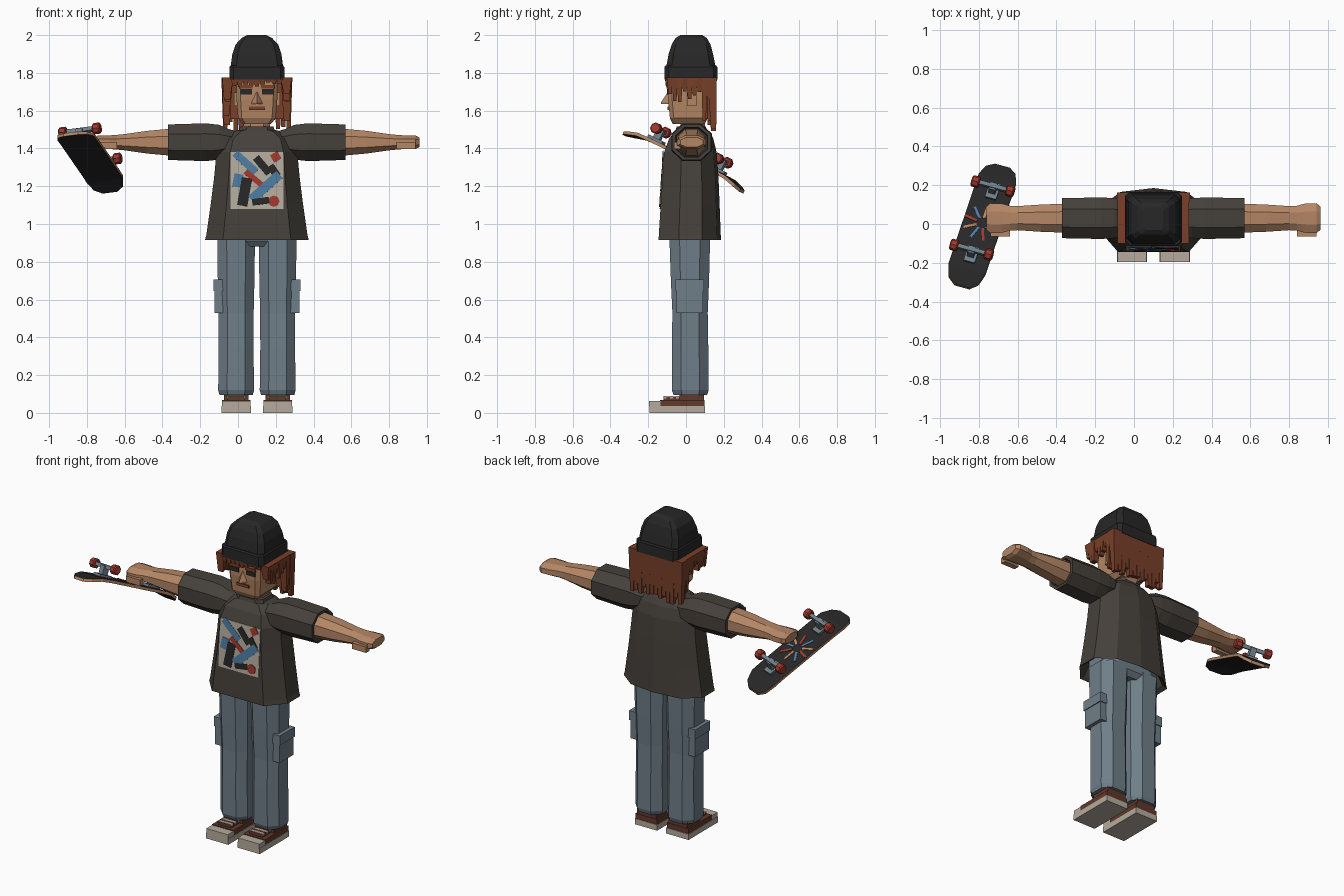
import bpy, bmesh, random
from math import cos, sin, pi, radians
from mathutils import Matrix, Vector

if "Cube" in bpy.data.objects:
    bpy.data.objects.remove(bpy.data.objects["Cube"])
random.seed(4)


def material(name, r, g, b):
    m = bpy.data.materials.new(name)
    m.use_nodes = True
    m.diffuse_color = (r, g, b, 1)
    shader = next(n for n in m.node_tree.nodes if n.type == "BSDF_PRINCIPLED")
    shader.inputs["Base Color"].default_value = (r, g, b, 1)
    return m


SKIN = material("tan skin", .46, .24, .13)
HAIR = material("red brown hair", .19, .05, .022)
BLACK = material("soft black", .02, .02, .02)
SHIRT = material("charcoal shirt", .06, .052, .044)
DENIM = material("faded denim", .16, .21, .25)
CREAM = material("cream", .46, .41, .34)
RED = material("brick red", .36, .04, .027)
BLUE = material("bright blue", .075, .2, .36)
SHOE = material("dark brown", .12, .04, .025)

MID = .1          # body centre line in x
SIDES = (("right", -1), ("left", 1))


def loft(name, mat, rings, matrix=None):
    """Skin a list of equal point rings and cap both ends."""
    bm = bmesh.new()
    rows = [[bm.verts.new(p) for p in ring] for ring in rings]
    n = len(rows[0])
    for a, b in zip(rows, rows[1:]):
        for i in range(n):
            j = (i + 1) % n
            bm.faces.new((a[i], a[j], b[j], b[i]))
    bm.faces.new(rows[0])
    bm.faces.new(rows[-1])
    bmesh.ops.recalc_face_normals(bm, faces=bm.faces)
    mesh = bpy.data.meshes.new(name)
    bm.to_mesh(mesh)
    bm.free()
    mesh.materials.append(mat)
    obj = bpy.data.objects.new(name, mesh)
    bpy.context.collection.objects.link(obj)
    if matrix:
        obj.matrix_world = matrix
    return obj


def chamfered(c):
    return [(1, c), (c, 1), (-c, 1), (-1, c), (-1, -c), (-c, -1), (c, -1), (1, -c)]


def tower(name, mat, rows, section, x=MID):
    """Upright loft; each row is height, half width, front, back."""
    return loft(name, mat, [[(x + w * u, (f + b) / 2 + (b - f) / 2 * v, z)
                             for u, v in section] for z, w, f, b in rows])


def limb(name, mat, rows, side, y=.03, z=1.433):
    """Sideways loft; each row is distance from centre, half depth, half height."""
    return loft(name, mat, [[(MID + side * d, y + hy * u, z + hz * v)
                             for u, v in chamfered(.45)] for d, hy, hz in rows])


def box(name, mat, centre, size, matrix=None, tip=1, lean=(0, 0)):
    """Box whose lower end may be narrowed by tip and shifted by lean."""
    c, h = Vector(centre), Vector(size) / 2
    square = ((1, 1), (-1, 1), (-1, -1), (1, -1))
    top = [c + Vector((u * h.x, v * h.y, h.z)) for u, v in square]
    low = [c + Vector((u * h.x * tip + lean[0], v * h.y * tip + lean[1], -h.z))
           for u, v in square]
    return loft(name, mat, [top, low], matrix)


# Shirt body, hollow at the hem
shirt_section = [(1, .4), (.62, .88), (0, 1), (-.62, .88), (-1, .4),
                 (-1, -.35), (-.66, -1), (.66, -1), (1, -.35)]
tower("shirt_body", SHIRT, [
    (1, .22, -.11, .15), (.93, .25, -.13, .165), (.915, .275, -.145, .185),
    (.94, .268, -.144, .184), (1.1, .245, -.134, .178), (1.25, .226, -.124, .172),
    (1.38, .214, -.116, .162), (1.45, .19, -.09, .145), (1.49, .13, -.06, .125),
    (1.5, .085, -.05, .11)], shirt_section)
tower("shirt_collar", SHIRT, [(1.48, .1, -.06, .115), (1.515, .088, -.05, .105)], chamfered(.6))

# Sleeves, forearms and hands
for label, s in SIDES:
    limb(label + "_sleeve", SHIRT, [
        (.1, .08, .055), (.15, .095, .07), (.2, .103, .092), (.27, .107, .1),
        (.47, .103, .094), (.47, .085, .078), (.42, .08, .073)], s)
    limb(label + "_forearm", SKIN, [
        (.4, .07, .066), (.47, .074, .07), (.58, .07, .06), (.7, .062, .043),
        (.74, .064, .039), (.78, .075, .036), (.84, .077, .036), (.86, .06, .026)], s)
    box(label + "_thumb", SKIN, (MID + s * .79, -.046, 1.415), (.1, .035, .038))

# Printed panel on the chest
panel = Matrix.Translation((MID, -.1255, 1.23)) @ Matrix.Rotation(-.065, 4, "X")
box("print_panel", CREAM, (0, -.001, 0), (.28, .006, .3), panel)
strips = [(BLUE, -.06, .095, .15, .04, -42), (BLACK, .03, .08, .11, .04, -50),
          (BLACK, .09, .05, .07, .04, -55), (RED, -.015, .01, .12, .03, -40),
          (BLUE, -.1, 0, .05, .07, -10), (BLACK, -.065, -.06, .15, .055, 80),
          (BLUE, .045, -.035, .2, .05, 42), (BLACK, .02, -.11, .09, .035, 8),
          (RED, .1, .125, .045, .045, 30)]
for i, (mat, x, z, length, width, turn) in enumerate(strips):
    spot = panel @ Matrix.Translation((x, -.0045 - i * .0003, z)) @ Matrix.Rotation(-radians(turn), 4, "Y")
    box("print_strip", mat, (0, 0, 0), (length, .003, width), spot)
loft("print_disc", RED, [[(.09 + .03 * cos(k * pi / 4), y, -.11 + .03 * sin(k * pi / 4))
                          for k in range(8)] for y in (-.008, -.003)], panel)

# Trousers with side pockets
tower("trouser_hips", DENIM, [(.88, .17, -.06, .1), (.91, .2, -.085, .125), (1, .2, -.085, .125)], chamfered(.6))
for label, s in SIDES:
    x = MID + s * .11
    tower(label + "_trouser_leg", DENIM, [
        (.095, .088, -.065, .112), (.12, .095, -.075, .12), (.35, .092, -.075, .118),
        (.53, .093, -.072, .115), (.7, .097, -.08, .122), (.93, .1, -.088, .128)],
        chamfered(.5), x)
    box(label + "_pocket", DENIM, (MID + s * .198, .02, .61), (.055, .14, .16))
    box(label + "_pocket_flap", DENIM, (MID + s * .2, .02, .675), (.062, .15, .06))

    # Shoes
    box(label + "_shoe_sole", CREAM, (x, -.047, .018), (.156, .295, .036))
    box(label + "_toe_cap", CREAM, (x, -.165, .048), (.15, .06, .03))
    box(label + "_shoe_upper", SHOE, (x, -.02, .051), (.15, .235, .034))
    box(label + "_shoe_ankle", SHOE, (x, .03, .088), (.13, .13, .05))
    box(label + "_shoe_tongue", SHOE, (x, -.07, .075), (.09, .1, .025))
    for k in range(3):
        box(label + "_lace", CREAM, (x, -.11 + k * .033, .083), (.1, .016, .012))

# Neck, head and face
tower("neck", SKIN, [(1.47, .07, -.03, .1), (1.56, .07, -.03, .1)], chamfered(.5))
tower("head", SKIN, [(1.53, .075, -.07, .1), (1.56, .1, -.085, .115),
                     (1.66, .108, -.095, .12), (1.78, .11, -.095, .12)], chamfered(.8))
loft("nose", SKIN, [[(MID - w, -.09, z), (MID + w, -.09, z), (MID, -.09 - d, z)]
                    for z, w, d in ((1.635, .032, .042), (1.645, .03, .042), (1.7, .006, .006))])
box("mouth", HAIR, (MID, -.094, 1.612), (.085, .008, .018))
for label, s in SIDES:
    x = MID + s * .057
    box(label + "_eye", BLACK, (x, -.096, 1.7), (.062, .008, .028))
    box(label + "_brow", HAIR, (x, -.097, 1.726), (.07, .01, .018))
    box(label + "_ear", SKIN, (MID + s * .112, .03, 1.66), (.02, .05, .07))


# Hair strands: short fringe, stepped sides, long back
def strand(x, y, w, d, low, lean=(0, 0)):
    top = 1.775
    box("hair_strand", HAIR, (x, y, (top + low) / 2), (w, d, top - low), tip=.55, lean=lean)


for k in range(9):
    strand(MID - .12 + k * .03, -.1, .036, .024, 1.735 + random.uniform(-.01, .015))
for label, s in SIDES:
    for k in range(9):
        y = -.085 + k * .026
        low = random.uniform(1.64, 1.71) if k < 7 else random.uniform(1.52, 1.58)
        strand(MID + s * .155, y, .058, .032, low, (s * random.uniform(-.005, .01), 0))
for k in range(13):
    strand(MID - .168 + k * .028, .138, .04, .05, random.uniform(1.49, 1.55), (0, .008))
box("hair_back", HAIR, (MID, .118, 1.665), (.28, .035, .22))

# Knitted hat
tower("hat_crown", BLACK, [
    (1.8, .14, -.105, .157), (1.84, .138, -.103, .155), (1.9, .13, -.092, .143),
    (1.95, .113, -.076, .13), (1.985, .08, -.055, .11), (2, .05, -.03, .085)], chamfered(.78))
tower("hat_cuff", BLACK, [(1.765, .146, -.115, .166), (1.83, .146, -.115, .166),
                          (1.838, .14, -.108, .16)], chamfered(.85))

# Skateboard, carried wheels up in the right hand
along = Vector((.29, .86, -.42)).normalized()
across = Vector((.94, -.32, .15))
across = (across - along * across.dot(along)).normalized()
board = Matrix((across, along, across.cross(along))).transposed().to_4x4()
board = Matrix.Translation((-.782, 0, 1.352)) @ board
half = [(.2, .1, 0), (.27, .1, -.003), (.33, .08, -.02), (.36, .04, -.03)]
outline = [(-t, w, k) for t, w, k in reversed(half)] + half
deck = loft("deck", SKIN, [[(w, t, k + .009), (-w, t, k + .009), (-w, t, k - .009), (w, t, k - .009)]
                           for t, w, k in outline], board)
deck.data.materials.append(BLACK)
for f in deck.data.polygons:
    f.material_index = 1 if abs(f.normal.z) > .5 else 0


def octagon(x, y, z, r):
    return [(x, y + r * cos((k + .5) * pi / 4), z + r * sin((k + .5) * pi / 4)) for k in range(8)]


for label, t in (("front", -.19), ("back", .19)):
    box(label + "_truck_base", DENIM, (0, t, .016), (.06, .09, .014), board)
    box(label + "_truck_post", DENIM, (0, t, .045), (.035, .04, .06), board)
    box(label + "_truck_axle", DENIM, (0, t, .07), (.19, .022, .022), board)
    for side, s in SIDES:
        loft(label + "_" + side + "_wheel", RED, [
            octagon(s * d, t, .07, r) for d, r in ((.072, .024), (.078, .03), (.108, .03), (.114, .024))], board)

# Painted burst on the deck underside
for k in range(9):
    spin = board @ Matrix.Rotation(k * pi * 2 / 9, 4, "Z")
    box("deck_burst", (SKIN, BLUE, RED)[k % 3], (0, .065, .0105), (.013, .07, .003), spin)
